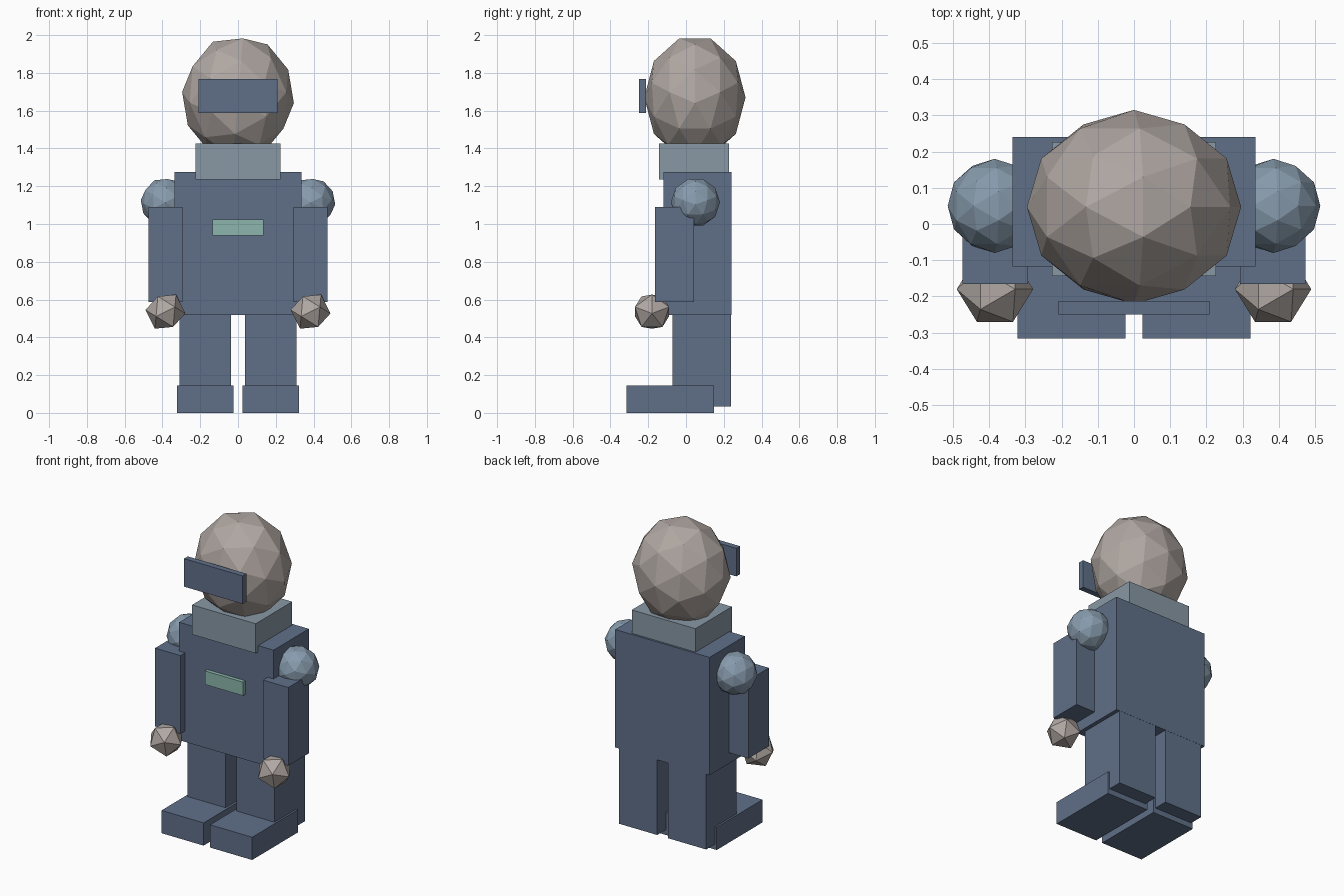
import bpy, bmesh, math
from mathutils import Matrix, Vector

cube = bpy.data.objects.get("Cube")
if cube:
    bpy.data.objects.remove(cube, do_unlink=True)


def material(name, r, g, b):
    """Flat material from display colour values."""
    col = [((c / 255 + 0.055) / 1.055) ** 2.4 for c in (r, g, b)] + [1]
    m = bpy.data.materials.new(name)
    m.use_nodes = True
    m.diffuse_color = col
    m.node_tree.nodes["Principled BSDF"].inputs["Base Color"].default_value = col
    return m


suit = material("suit_blue", 96, 112, 137)
collar = material("collar_grey", 137, 152, 165)
joint = material("joint_blue_grey", 135, 155, 173)
stone = material("warm_grey", 176, 167, 162)
mint = material("panel_mint", 140, 182, 172)


def finish(name, bm, mat):
    me = bpy.data.meshes.new(name)
    bm.to_mesh(me)
    bm.free()
    me.materials.append(mat)
    bpy.context.scene.collection.objects.link(bpy.data.objects.new(name, me))


def box(name, mat, x, y, z):
    """Box from its (low, high) range on each axis."""
    ranges = (x, y, z)
    centre = Vector([(a + b) / 2 for a, b in ranges])
    size = Vector([abs(b - a) for a, b in ranges])
    bm = bmesh.new()
    bmesh.ops.create_cube(bm, size=1, matrix=Matrix.LocRotScale(centre, None, size))
    finish(name, bm, mat)


def ball(name, mat, centre, radii, detail):
    """Faceted ball, tilted so that an edge of the base solid lies on top."""
    tilt = Matrix.Rotation(math.atan(2) / 2, 4, 'Y')
    bm = bmesh.new()
    bmesh.ops.create_icosphere(bm, subdivisions=detail, radius=1, matrix=tilt)
    bmesh.ops.transform(bm, verts=bm.verts,
                        matrix=Matrix.LocRotScale(Vector(centre), None, Vector(radii)))
    finish(name, bm, mat)


# Head and trunk
ball("head", stone, (0, 0.047, 1.67), (0.297, 0.268, 0.33), 2)
box("visor", suit, (-0.208, 0.208), (-0.25, -0.213), (1.588, 1.768))
box("collar", collar, (-0.226, 0.226), (-0.143, 0.227), (1.235, 1.425))
box("torso", suit, (-0.335, 0.335), (-0.118, 0.24), (0.518, 1.275))
box("chest_panel", mint, (-0.135, 0.135), (-0.142, -0.11), (0.938, 1.025))

# Limbs, once per side
for side, s in (("left", 1), ("right", -1)):
    ball(side + "_shoulder", joint, (s * 0.385, 0.05, 1.115), (0.13,) * 3, 2)
    box(side + "_arm", suit, (s * 0.293, s * 0.473), (-0.165, 0.043), (0.588, 1.09))
    ball(side + "_hand", stone, (s * 0.384, -0.18, 0.536), (0.106,) * 3, 1)
    box(side + "_leg", suit, (s * 0.038, s * 0.31), (-0.072, 0.239), (0.035, 0.518))
    box(side + "_foot", suit, (s * 0.023, s * 0.322), (-0.316, 0.148), (0, 0.146))
